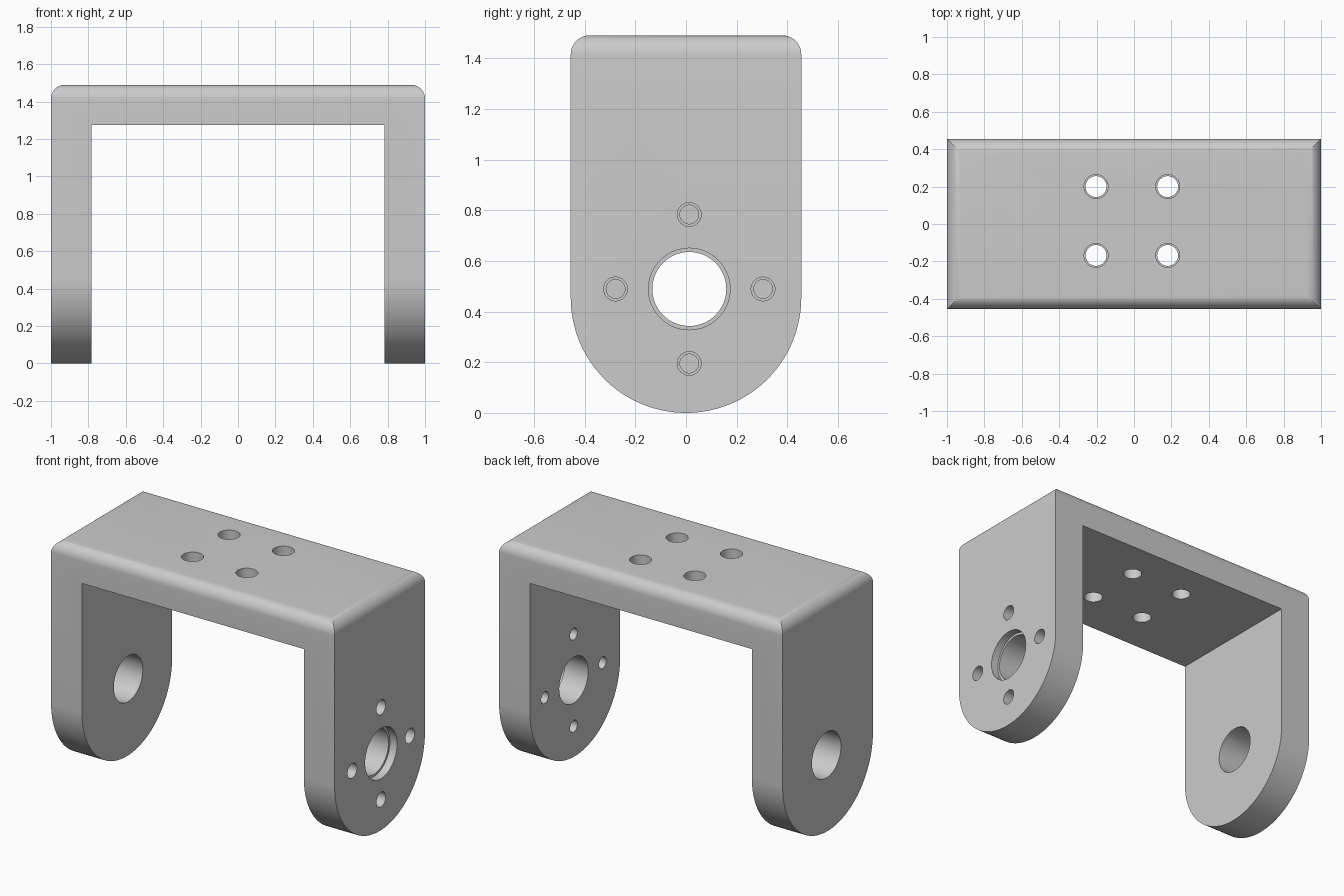
import bpy, bmesh, math
from mathutils import Matrix

HALF_Y, HEIGHT, INNER_X, DECK_Z = 0.455, 1.49, 0.783, 1.275
HOLE_Y, HOLE_Z = 0.013, 0.489

cube = bpy.data.objects.get("Cube")
if cube:
    bpy.data.objects.remove(cube, do_unlink=True)

grey = bpy.data.materials.new("light grey")
grey.use_nodes = True
colour = (0.6, 0.6, 0.6, 1)
grey.diffuse_color = colour
grey.node_tree.nodes["Principled BSDF"].inputs["Base Color"].default_value = colour


def make_object(name, bm):
    bmesh.ops.recalc_face_normals(bm, faces=bm.faces)
    mesh = bpy.data.meshes.new(name)
    bm.to_mesh(mesh)
    bm.free()
    mesh.materials.append(grey)
    obj = bpy.data.objects.new(name, mesh)
    bpy.context.collection.objects.link(obj)
    return obj


def cut(target, bm):
    """Subtract a shape from the target and discard the cutter."""
    cutter = make_object("cutter", bm)
    mod = target.modifiers.new("cut", 'BOOLEAN')
    mod.operation, mod.solver, mod.object = 'DIFFERENCE', 'EXACT', cutter
    bpy.context.view_layer.objects.active = target
    bpy.ops.object.modifier_apply(modifier=mod.name)
    bpy.data.objects.remove(cutter, do_unlink=True)


def drill(target, axis, centre, radius, depth, sides=48):
    """Cut a round hole along x or z around the given centre."""
    turn = Matrix.Rotation(math.pi / 2, 4, 'Y') if axis == 'X' else Matrix()
    bm = bmesh.new()
    bmesh.ops.create_cone(bm, cap_ends=True, segments=sides, radius1=radius,
                          radius2=radius, depth=depth,
                          matrix=Matrix.Translation(centre) @ turn)
    cut(target, bm)


# Solid block: straight sides with a half-round lower end, extruded along x
steps = 64
outline = [(HALF_Y, HEIGHT), (-HALF_Y, HEIGHT)]
for i in range(steps + 1):
    a = math.pi * (1 + i / steps)
    outline.append((HALF_Y * math.cos(a), HALF_Y * (1 + math.sin(a))))
bm = bmesh.new()
side = bm.faces.new([bm.verts.new((-1, y, z)) for y, z in outline])
grown = bmesh.ops.extrude_face_region(bm, geom=[side])["geom"]
bmesh.ops.translate(bm, vec=(2, 0, 0),
                    verts=[v for v in grown if isinstance(v, bmesh.types.BMVert)])

# Rounded rim around the top
rim = [e for e in bm.edges if all(v.co.z > HEIGHT - 0.001 for v in e.verts)]
bmesh.ops.bevel(bm, geom=rim, offset=0.075, offset_type='OFFSET', segments=10,
                profile=0.5, affect='EDGES')
bracket = make_object("u_bracket", bm)

# Gap between the two legs
bm = bmesh.new()
bmesh.ops.create_cube(bm, size=1, matrix=Matrix.Translation((0, 0, DECK_Z - 1))
                      @ Matrix.Diagonal((2 * INNER_X, 2, 2, 1)))
cut(bracket, bm)

# Shaft holes, with a shallow recess on the outside of the left leg
for x in (-0.9, 0.9):
    drill(bracket, 'X', (x, HOLE_Y, HOLE_Z), 0.146, 0.4, 64)
drill(bracket, 'X', (1, HOLE_Y, HOLE_Z), 0.161, 0.1, 64)

# Four stepped screw holes around the left shaft hole
for i in range(4):
    a = i * math.pi / 2
    y, z = HOLE_Y + 0.291 * math.cos(a), HOLE_Z + 0.294 * math.sin(a)
    drill(bracket, 'X', (0.9, y, z), 0.037, 0.4, 32)
    drill(bracket, 'X', (1, y, z), 0.047, 0.22, 32)

# Four stepped mounting holes through the deck
for x in (-0.203, 0.18):
    for y in (-0.168, 0.2):
        drill(bracket, 'Z', (x, y, 1.38), 0.056, 0.4, 32)
        drill(bracket, 'Z', (x, y, HEIGHT), 0.064, 0.22, 32)

# Smooth curved surfaces, keep hard edges
bpy.ops.object.select_all(action='DESELECT')
bracket.select_set(True)
bpy.context.view_layer.objects.active = bracket
bpy.ops.object.shade_smooth_by_angle(angle=math.radians(30))
